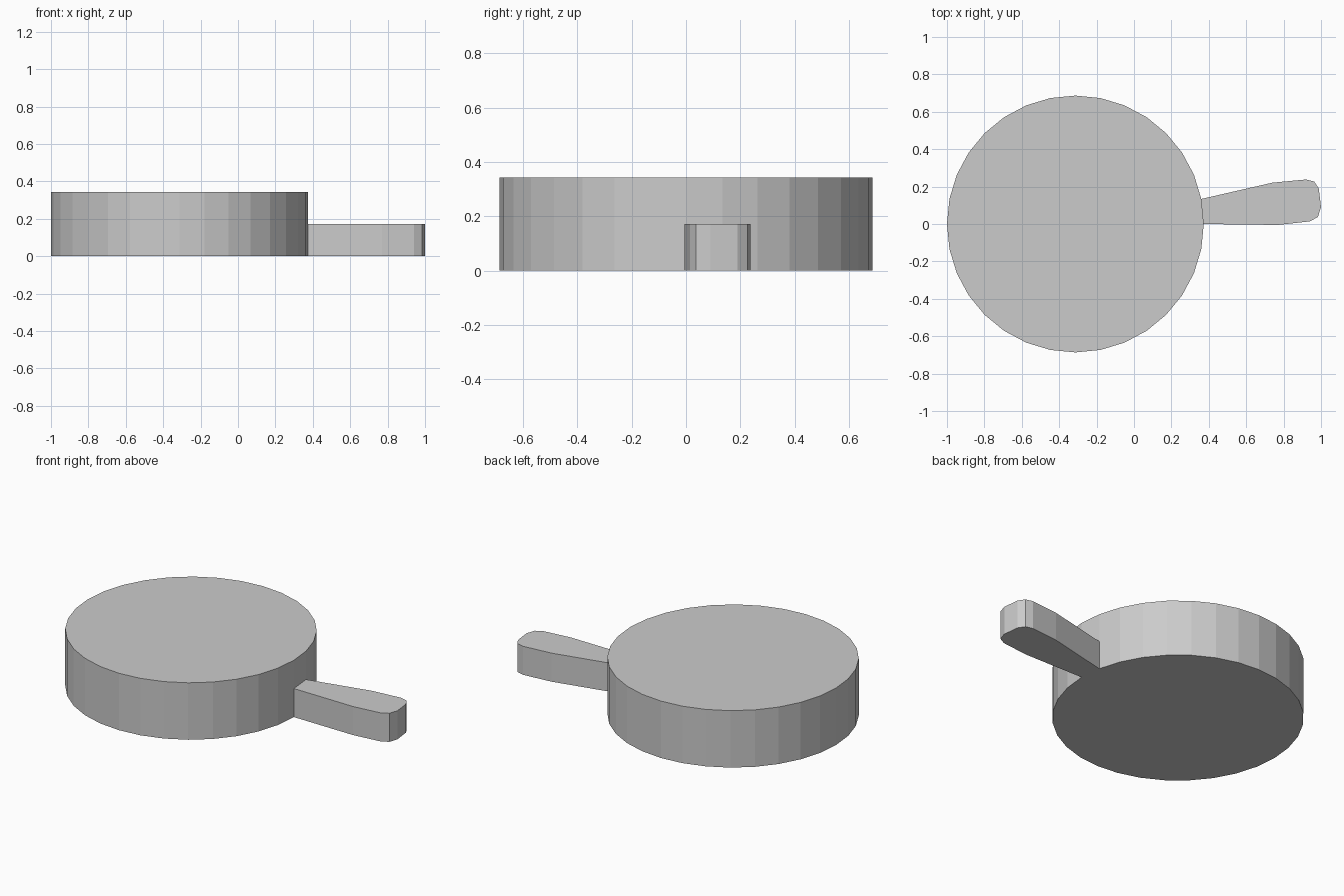
import bpy, bmesh
from math import sin, cos, tau

if "Cube" in bpy.data.objects:
    bpy.data.objects.remove(bpy.data.objects["Cube"])

R, CX, SIDES = 0.6865, -0.3135, 32


def prism(name, outline, height):
    """Extrude a flat counter-clockwise outline upward from z = 0."""
    bm = bmesh.new()
    base = bm.faces.new([bm.verts.new((x, y, 0)) for x, y in outline])
    top = bmesh.ops.extrude_face_region(bm, geom=[base], use_keep_orig=True)
    bmesh.ops.translate(bm, vec=(0, 0, height),
                        verts=[v for v in top["geom"] if isinstance(v, bmesh.types.BMVert)])
    bmesh.ops.recalc_face_normals(bm, faces=bm.faces)
    mesh = bpy.data.meshes.new(name)
    bm.to_mesh(mesh)
    bm.free()
    obj = bpy.data.objects.new(name, mesh)
    bpy.context.collection.objects.link(obj)
    return obj


# Round pan body
rim = [(CX + R * cos(tau * i / SIDES), R * sin(tau * i / SIDES)) for i in range(SIDES)]
prism("pan_body", rim, 0.343)

# Flared handle, growing out of one side panel of the body
handle = [rim[0], (0.77, -0.005), (0.94, 0.014), (0.983, 0.037), (1.0, 0.09),
          (0.988, 0.19), (0.963, 0.227), (0.92, 0.238), (0.74, 0.221), rim[1]]
prism("pan_handle", handle, 0.172)
